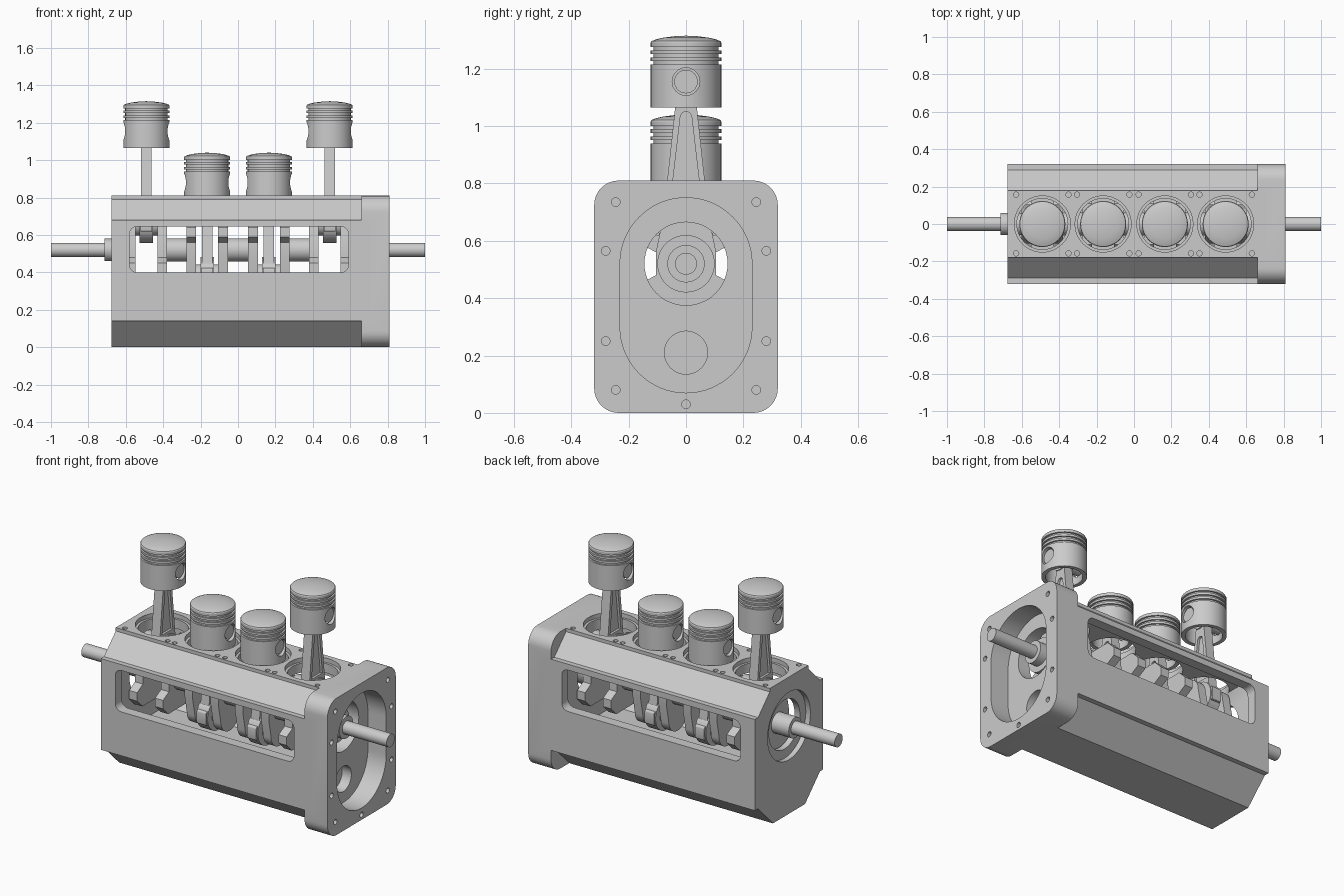
import bpy, bmesh
from math import sin, cos, pi, radians

if "Cube" in bpy.data.objects:
    bpy.data.objects.remove(bpy.data.objects["Cube"])

AXIS = 0.52          # crankshaft height
THROW = 0.1375       # crank radius
CYLS = [(-0.49, 1), (-0.165, -1), (0.165, -1), (0.49, 1)]   # x, pin up or down


def finish(bm, name):
    bmesh.ops.recalc_face_normals(bm, faces=bm.faces)
    me = bpy.data.meshes.new(name)
    bm.to_mesh(me)
    bm.free()
    ob = bpy.data.objects.new(name, me)
    bpy.context.collection.objects.link(ob)
    return ob


def prism(name, pts, lo, hi, axis='x'):
    """Extrude a 2D outline along an axis."""
    place = {'x': lambda u, v, w: (w, u, v), 'y': lambda u, v, w: (u, w, v),
             'z': lambda u, v, w: (u, v, w)}[axis]
    bm = bmesh.new()
    a = [bm.verts.new(place(u, v, lo)) for u, v in pts]
    b = [bm.verts.new(place(u, v, hi)) for u, v in pts]
    n = len(pts)
    bm.faces.new(a)
    bm.faces.new(b)
    for i in range(n):
        bm.faces.new((a[i], a[(i + 1) % n], b[(i + 1) % n], b[i]))
    return finish(bm, name)


def arc(cu, cv, r, a0, a1, n):
    return [(cu + r * cos(radians(a0 + (a1 - a0) * i / n)),
             cv + r * sin(radians(a0 + (a1 - a0) * i / n))) for i in range(n + 1)]


def circle(cu, cv, r, n=48):
    return arc(cu, cv, r, 0, 360, n)[:-1]


def rounded(u0, u1, v0, v1, r, n=8):
    return (arc(u1 - r, v1 - r, r, 0, 90, n) + arc(u0 + r, v1 - r, r, 90, 180, n) +
            arc(u0 + r, v0 + r, r, 180, 270, n) + arc(u1 - r, v0 + r, r, 270, 360, n))


def mirrored(half):
    return half + [(-u, v) for u, v in reversed(half)]


def lathe(name, prof, cx, n=48):
    """Revolve (radius, z) points about a vertical axis at x = cx; ends lie on the axis."""
    bm = bmesh.new()
    rings = []
    for r, z in prof:
        if r == 0:
            rings.append([bm.verts.new((cx, 0, z))] * n)
        else:
            rings.append([bm.verts.new((cx + r * cos(2 * pi * i / n), r * sin(2 * pi * i / n), z))
                          for i in range(n)])
    for a, b in zip(rings, rings[1:]):
        for i in range(n):
            j = (i + 1) % n
            bm.faces.new(list(dict.fromkeys((a[i], a[j], b[j], b[i]))))
    return finish(bm, name)


def boolean(ob, other, op='DIFFERENCE'):
    m = ob.modifiers.new('bool', 'BOOLEAN')
    m.operation, m.solver, m.object = op, 'EXACT', other
    bpy.context.view_layer.objects.active = ob
    bpy.ops.object.modifier_apply(modifier=m.name)
    bpy.data.objects.remove(other)


def join(parts, name):
    bpy.ops.object.select_all(action='DESELECT')
    for p in parts:
        p.select_set(True)
    bpy.context.view_layer.objects.active = parts[0]
    bpy.ops.object.join()
    parts[0].name = name
    return parts[0]


# Engine block: chamfered body plus end flange
block = prism('engine_block', mirrored([(0.15, 0), (0.29, 0.14), (0.32, 0.14), (0.32, 0.68),
                                        (0.29, 0.68), (0.18, 0.79), (0.18, 0.81)]), -0.675, 0.70)
boolean(block, prism('flange', rounded(-0.32, 0.32, 0, 0.81, 0.085), 0.66, 0.81), 'UNION')

# Crankcase cavity, side windows, flange recess, shaft openings
boolean(block, prism('cavity', mirrored([(0.19, 0.22), (0.26, 0.29), (0.26, 0.66), (0.19, 0.73)]),
                     -0.61, 0.61))
boolean(block, prism('windows', rounded(-0.58, 0.59, 0.40, 0.645, 0.04), -0.5, 0.5, 'y'))
boolean(block, prism('recess', arc(0, 0.52, 0.23, 0, 180, 32) + arc(0, 0.30, 0.23, 180, 360, 32),
                     0.69, 0.9))
boolean(block, prism('crank_hole', circle(0, AXIS, 0.145), -0.8, 0.9))
boolean(block, prism('rear_recess', circle(0, AXIS, 0.20), -0.8, -0.645))
boolean(block, prism('cam_hole', circle(0, 0.21, 0.075), 0.63, 0.9))

# Cylinder bores with counterbore and head bolt holes
for x, s in CYLS:
    boolean(block, prism('bore', circle(x, 0, 0.136), 0.6, 0.9, 'z'))
    boolean(block, prism('counterbore', circle(x, 0, 0.15), 0.785, 0.9, 'z'))
    for dx in (-0.14, 0.14):
        for y in (-0.157, 0.157):
            boolean(block, prism('bolt_hole', circle(x + dx, y, 0.014, 16), 0.76, 0.9, 'z'))

# Flange bolt holes
for y, z in [(0.245, 0.735), (0.28, 0.565), (0.28, 0.25), (0.245, 0.08)]:
    for sy in (-1, 1):
        boolean(block, prism('bolt_hole', circle(sy * y, z, 0.015, 16), 0.75, 0.9))
boolean(block, prism('bolt_hole', circle(0, 0.03, 0.015, 16), 0.75, 0.9))

# Crankshaft: stepped shaft ends, main journals, webs and pins
parts = [prism('shaft', circle(0, AXIS, r), a, b) for r, a, b in [
    (0.038, -1, -0.70), (0.06, -0.715, -0.575), (0.062, -0.40, -0.26), (0.062, -0.07, 0.07),
    (0.062, 0.26, 0.40), (0.10, 0.59, 0.66), (0.065, 0.65, 0.71), (0.038, 0.70, 1)]]
for x, s in CYLS:
    outline = arc(0, THROW, 0.085, 0, 180, 20)
    side = [(0.105, 0.04), (0.105, -0.04), (0.16, -0.07), (0.16, -0.12), (0.11, -0.17)]
    outline += [(-u, v) for u, v in side] + side[::-1]
    outline = [(u, AXIS + s * v) for u, v in outline]
    for dx in (-0.085, 0.085):
        parts.append(prism('web', outline, x + dx - 0.026, x + dx + 0.026))
    parts.append(prism('pin', circle(0, AXIS + s * THROW, 0.06), x - 0.07, x + 0.07))
join(parts, 'crankshaft')

for i, (x, s) in enumerate(CYLS, 1):
    big = AXIS + s * THROW
    pin = big + 0.4975

    # Piston: domed crown, three ring grooves, hollow skirt
    prof = [(0, 0.16), (0.04, 0.158), (0.08, 0.153), (0.105, 0.147), (0.12, 0.141), (0.123, 0.136)]
    for g in (0.115, 0.09, 0.065):
        prof += [(0.123, g + 0.006), (0.113, g + 0.006), (0.113, g - 0.006), (0.123, g - 0.006)]
    prof += [(0.123, -0.09), (0.10, -0.09), (0.10, 0.10), (0, 0.10)]
    piston = lathe(f'piston_{i}', [(r, pin + z) for r, z in prof], x)
    boolean(piston, prism('pin_hole', circle(0, pin, 0.048, 32), x - 0.2, x + 0.2))
    prism(f'piston_pin_{i}', circle(0, pin, 0.041, 32), x - 0.108, x + 0.108)

    # Connecting rod: tapered I-beam with round ends and a bolted cap
    beam = prism('beam', mirrored([(0.082, big), (0.028, pin)]), x - 0.028, x + 0.028)
    pocket = mirrored([(0.05, big + 0.115)]) + arc(0, pin - 0.125, 0.02, 180, 0, 10)
    for a, b in ((-0.05, -0.014), (0.014, 0.05)):
        boolean(beam, prism('pocket', pocket, x + a, x + b))
    join([beam,
          prism('small_end', circle(0, pin, 0.056, 32), x - 0.034, x + 0.034),
          prism('big_end', circle(0, big, 0.10), x - 0.036, x + 0.036),
          prism('cap_lugs', rounded(-0.108, 0.108, big - 0.04, big + 0.04, 0.01, 3),
                x - 0.03, x + 0.03)], f'connecting_rod_{i}')

# Smooth the curved faces, keep edges sharp
bpy.ops.object.select_all(action='SELECT')
bpy.context.view_layer.objects.active = block
bpy.ops.object.shade_smooth_by_angle(angle=radians(30))
